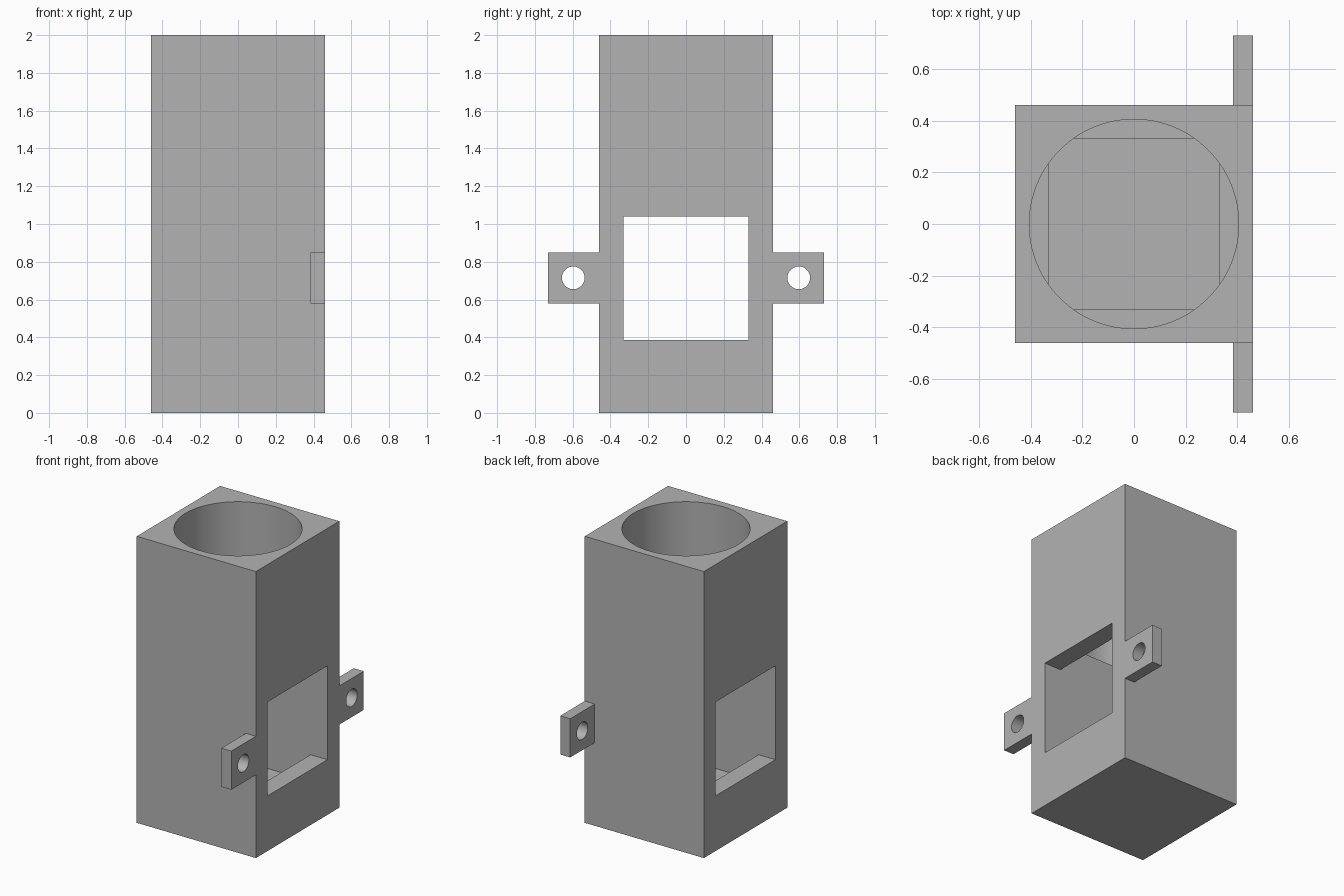
import bpy
import math

default = bpy.data.objects.get("Cube")
if default:
    bpy.data.objects.remove(default, do_unlink=True)

# Single plain grey material
grey = bpy.data.materials.new("plain_grey")
grey.use_nodes = True
colour = (0.45, 0.45, 0.45, 1)
grey.diffuse_color = colour
grey.node_tree.nodes["Principled BSDF"].inputs["Base Color"].default_value = colour


def box(name, x, y, z):
    """Box between the (min, max) pairs given for each axis."""
    spans = (x, y, z)
    bpy.ops.mesh.primitive_cube_add(size=1, location=[sum(s) / 2 for s in spans])
    ob = bpy.context.object
    ob.name = name
    ob.scale = [s[1] - s[0] for s in spans]
    bpy.ops.object.transform_apply(location=True, rotation=False, scale=True)
    ob.data.materials.append(grey)
    return ob


def cylinder(name, radius, depth, centre, sides, rotation=(0, 0, 0)):
    bpy.ops.mesh.primitive_cylinder_add(vertices=sides, radius=radius, depth=depth,
                                        location=centre, rotation=rotation)
    ob = bpy.context.object
    ob.name = name
    ob.data.materials.append(grey)
    return ob


def cut(target, cutter):
    """Subtract the cutter from the target and discard it."""
    mod = target.modifiers.new("cut", 'BOOLEAN')
    mod.operation = 'DIFFERENCE'
    mod.solver = 'EXACT'
    mod.object = cutter
    bpy.ops.object.select_all(action='DESELECT')
    target.select_set(True)
    bpy.context.view_layer.objects.active = target
    bpy.ops.object.modifier_apply(modifier=mod.name)
    bpy.data.objects.remove(cutter, do_unlink=True)


HALF, INNER, TOP = 0.46, 0.33, 2.0
LEDGE, FLOOR = 1.23, 0.2
side, hollow = (-HALF, HALF), (-INNER, INNER)

# Housing: square chamber below, round bore above, window through both x walls
housing = box("housing", side, side, (0, TOP))
cut(housing, box("chamber_cutter", hollow, hollow, (FLOOR, LEDGE)))
cut(housing, box("window_cutter", (-0.6, 0.6), hollow, (0.385, 1.04)))
bore_bottom, bore_top = LEDGE - 0.001, TOP + 0.1
cut(housing, cylinder("bore_cutter", 0.405, bore_top - bore_bottom,
                      (0, 0, (bore_top + bore_bottom) / 2), 128))

# Mounting tabs with screw holes, flush with the +x wall
parts = [housing]
for name, sign in (("front_tab", -1), ("back_tab", 1)):
    tab = box(name, (0.383, HALF), sorted((sign * HALF, sign * 0.73)), (0.58, 0.85))
    cut(tab, cylinder("hole_cutter", 0.06, 0.4, (0.42, sign * 0.597, 0.715), 48,
                      (0, math.pi / 2, 0)))
    parts.append(tab)

for ob in parts:
    bpy.ops.object.select_all(action='DESELECT')
    ob.select_set(True)
    bpy.context.view_layer.objects.active = ob
    bpy.ops.object.shade_smooth_by_angle(angle=math.radians(30))
